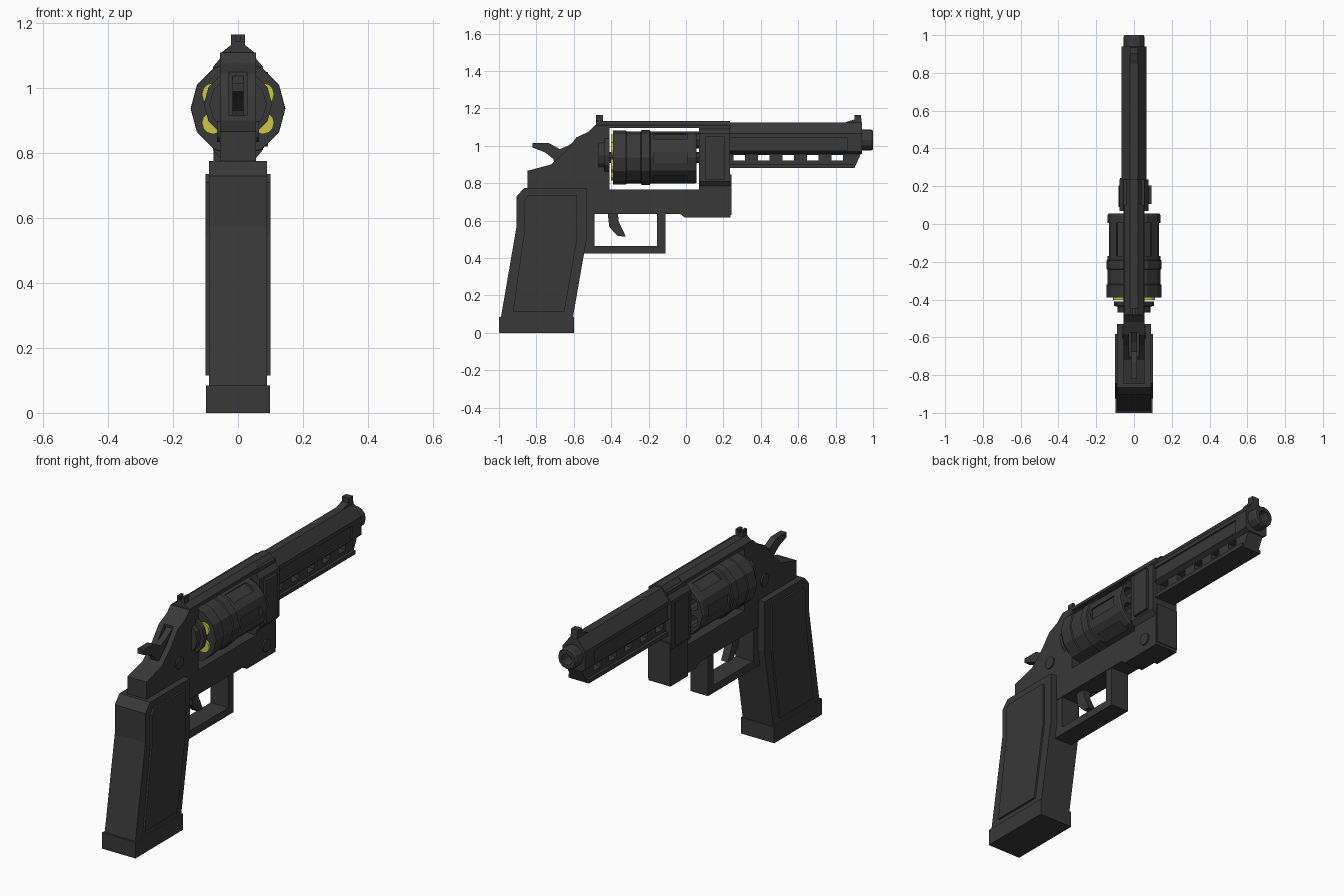
import bpy, bmesh, math
from mathutils import Matrix, Vector

if "Cube" in bpy.data.objects:
    bpy.data.objects.remove(bpy.data.objects["Cube"])


def material(name, rgb):
    m = bpy.data.materials.new(name)
    m.diffuse_color = (*rgb, 1)
    m.use_nodes = True
    m.node_tree.nodes["Principled BSDF"].inputs["Base Color"].default_value = m.diffuse_color
    return m


STEEL = material("dark steel", (0.040, 0.040, 0.040))
BRASS = material("brass yellow", (0.62, 0.58, 0.06))


def finish(name, bm, mat=STEEL):
    bmesh.ops.recalc_face_normals(bm, faces=bm.faces)
    me = bpy.data.meshes.new(name)
    bm.to_mesh(me)
    bm.free()
    me.materials.append(mat)
    ob = bpy.data.objects.new(name, me)
    bpy.context.collection.objects.link(ob)
    return ob


def extrude(name, points, offset, mat=STEEL):
    """Extrude a flat 3D outline along an offset vector."""
    bm = bmesh.new()
    face = bm.faces.new([bm.verts.new(p) for p in points])
    r = bmesh.ops.extrude_face_region(bm, geom=[face])
    bmesh.ops.translate(bm, vec=Vector(offset),
                        verts=[v for v in r["geom"] if isinstance(v, bmesh.types.BMVert)])
    return finish(name, bm, mat)


def side(name, yz, x0, x1):
    return extrude(name, [(x0, y, z) for y, z in yz], (x1 - x0, 0, 0))


def section(name, half, y0, y1):
    """Symmetric cross-section, given by its right half from top to bottom."""
    pts = half + [(-x, z) for x, z in reversed(half)]
    return extrude(name, [(x, y0, z) for x, z in pts], (0, y1 - y0, 0))


def box(name, x0, x1, y0, y1, z0, z1):
    return side(name, [(y0, z0), (y1, z0), (y1, z1), (y0, z1)], x0, x1)


def lathe(name, rings, cx, cz, n=12, mat=STEEL):
    """Solid of (y, radius) rings round an axis along y."""
    bm = bmesh.new()
    loops = [[bm.verts.new((cx + r * math.cos(i * math.tau / n), y,
                            cz + r * math.sin(i * math.tau / n))) for i in range(n)]
             for y, r in rings]
    for a, b in zip(loops, loops[1:]):
        for i in range(n):
            bm.faces.new((a[i], a[(i + 1) % n], b[(i + 1) % n], b[i]))
    bm.faces.new(loops[0])
    bm.faces.new(loops[-1])
    return finish(name, bm, mat)


def disc_x(name, x0, x1, y, z, r, n=12):
    pts = [(y + r * math.cos(i * math.tau / n), z + r * math.sin(i * math.tau / n))
           for i in range(n)]
    return side(name, pts, x0, x1)


def cut(ob, cutters):
    """Subtract the cutters, bake the result and remove them."""
    for c in cutters:
        mod = ob.modifiers.new("cut", 'BOOLEAN')
        mod.object, mod.solver = c, 'EXACT'
        c.hide_render = True
    dg = bpy.context.evaluated_depsgraph_get()
    baked = bpy.data.meshes.new_from_object(ob.evaluated_get(dg))
    ob.modifiers.clear()
    ob.data = baked
    for c in cutters:
        bpy.data.objects.remove(c)


# Grip with base cap and raised side panels
box("grip_base", -0.098, 0.098, -1.0, -0.6, 0, 0.085)
side("grip", [(-0.99, 0.08), (-0.605, 0.08), (-0.53, 0.51), (-0.53, 0.775),
              (-0.865, 0.775), (-0.905, 0.73), (-0.905, 0.575)], -0.09, 0.09)
for s in (-1, 1):
    side("grip_panel", [(-0.925, 0.115), (-0.65, 0.115), (-0.582, 0.5), (-0.582, 0.735),
                        (-0.845, 0.735), (-0.865, 0.71), (-0.865, 0.54)], s * 0.085, s * 0.1)

# Frame with window for the cylinder
frame = side("frame", [(-0.847, 0.77), (-0.53, 0.77), (-0.53, 0.635), (-0.03, 0.635),
                       (-0.005, 0.615), (0.235, 0.615), (0.235, 1.11), (-0.485, 1.11),
                       (-0.52, 1.075), (-0.585, 1.045), (-0.64, 0.975), (-0.72, 0.9),
                       (-0.847, 0.866)], -0.056, 0.056)
cut(frame, [box("window_cutter", -0.2, 0.2, -0.41, 0.07, 0.765, 1.095),
            box("hammer_slot_cutter", -0.027, 0.027, -0.9, -0.575, 0.915, 1.2)])
section("top_strap", [(0.022, 1.132), (0.056, 1.105)], -0.48, 0.1)
section("front_frame", [(0.022, 1.132), (0.077, 1.065), (0.077, 0.81), (0.056, 0.785)],
        0.07, 0.236)
box("front_frame_panel", 0.07, 0.092, 0.105, 0.205, 0.82, 1.05)
box("front_frame_left_panel", -0.082, -0.07, 0.09, 0.205, 0.82, 1.05)
box("front_lug", -0.075, 0.052, 0.09, 0.243, 0.63, 0.845)
box("front_lug_foot", -0.075, 0.05, 0.09, 0.238, 0.615, 0.64)

# Screws on both sides
for s in (-1, 1):
    disc_x("rear_screw", s * 0.05, s * 0.064, -0.575, 0.866, 0.032)
disc_x("front_screw", 0.05, 0.064, 0.152, 0.68, 0.032)

# Trigger guard and trigger
side("trigger_guard", [(-0.545, 0.64), (-0.545, 0.425), (-0.11, 0.425), (-0.11, 0.64),
                       (-0.155, 0.64), (-0.155, 0.465), (-0.49, 0.465), (-0.49, 0.64)],
     -0.052, 0.052)
side("trigger", [(-0.42, 0.65), (-0.365, 0.65), (-0.36, 0.595), (-0.322, 0.515),
                 (-0.365, 0.517), (-0.41, 0.565)], -0.02, 0.02)

# Hammer
side("hammer", [(-0.82, 1.015), (-0.735, 1.015), (-0.675, 0.982), (-0.63, 1.0),
                (-0.57, 1.04), (-0.57, 0.89), (-0.695, 0.89), (-0.71, 0.93),
                (-0.755, 0.965), (-0.82, 0.99)], -0.017, 0.017)

# Cylinder with flutes, chambers and cartridges
CZ = 0.937
cylinder = lathe("cylinder", [(-0.39, 0.145), (-0.322, 0.145), (-0.318, 0.14), (-0.242, 0.14),
                              (-0.238, 0.146), (-0.194, 0.146), (-0.19, 0.14),
                              (0.045, 0.14), (0.055, 0.135)], 0, CZ)
cutters = []
for k in range(6):
    a = math.radians(60 * k)
    flute = box("flute_cutter", 0.124, 0.2, -0.17, 0.005, -0.03, 0.03)
    flute.data.transform(Matrix.Translation((0, 0, CZ)) @ Matrix.Rotation(a, 4, 'Y'))
    cutters.append(flute)
    a += math.radians(30)
    x, z = 0.088 * math.cos(a), CZ + 0.088 * math.sin(a)
    cutters.append(lathe("chamber_cutter", [(-0.03, 0.032), (0.1, 0.032)], x, z, 10))
    lathe("cartridge", [(-0.402, 0.035), (-0.38, 0.035)], x, z, 12, BRASS)
cut(cylinder, cutters)
lathe("cylinder_axle", [(-0.42, 0.03), (0.08, 0.03)], 0, CZ, 8)
lathe("recoil_plate", [(-0.468, 0.088), (-0.436, 0.088), (-0.435, 0.105), (-0.41, 0.105)],
      0, 0.95)
lathe("forcing_cone", [(0.05, 0.045), (0.08, 0.045)], 0, 1.03, 8)

# Barrel with side grooves
barrel = section("barrel", [(0.022, 1.123), (0.066, 1.065), (0.066, 0.968), (0.045, 0.955)],
                 0.23, 0.94)
cut(barrel, [box("groove_cutter", s * 0.057, s * 0.1, 0.2, 0.86, 0.975, 1.045)
             for s in (-1, 1)])

# Slotted underlug
lug = side("underlug", [(0.23, 0.88), (0.9, 0.88), (0.94, 0.968), (0.23, 0.968)],
           -0.045, 0.045)
cut(lug, [box("slot_cutter", -0.1, 0.1, y - 0.03, y + 0.03, 0.92, 0.95)
          for y in (0.285 + 0.131 * i for i in range(5))])
section("underlug_rail", [(0.06, 0.9), (0.06, 0.88)], 0.23, 0.9)

# Muzzle with bore
muzzle = lathe("muzzle", [(0.92, 0.056), (0.99, 0.056), (1.0, 0.05)], 0, 1.03)
cut(muzzle, [lathe("bore_cutter", [(0.94, 0.03), (1.1, 0.03)], 0, 1.03)])

# Sights
side("front_sight", [(0.83, 1.115), (0.865, 1.13), (0.9, 1.14), (0.9, 1.165),
                     (0.935, 1.165), (0.94, 1.115)], -0.02, 0.02)
rear = box("rear_sight", -0.022, 0.022, -0.482, -0.445, 1.12, 1.165)
cut(rear, [box("notch_cutter", -0.007, 0.007, -0.6, -0.4, 1.145, 1.2)])
